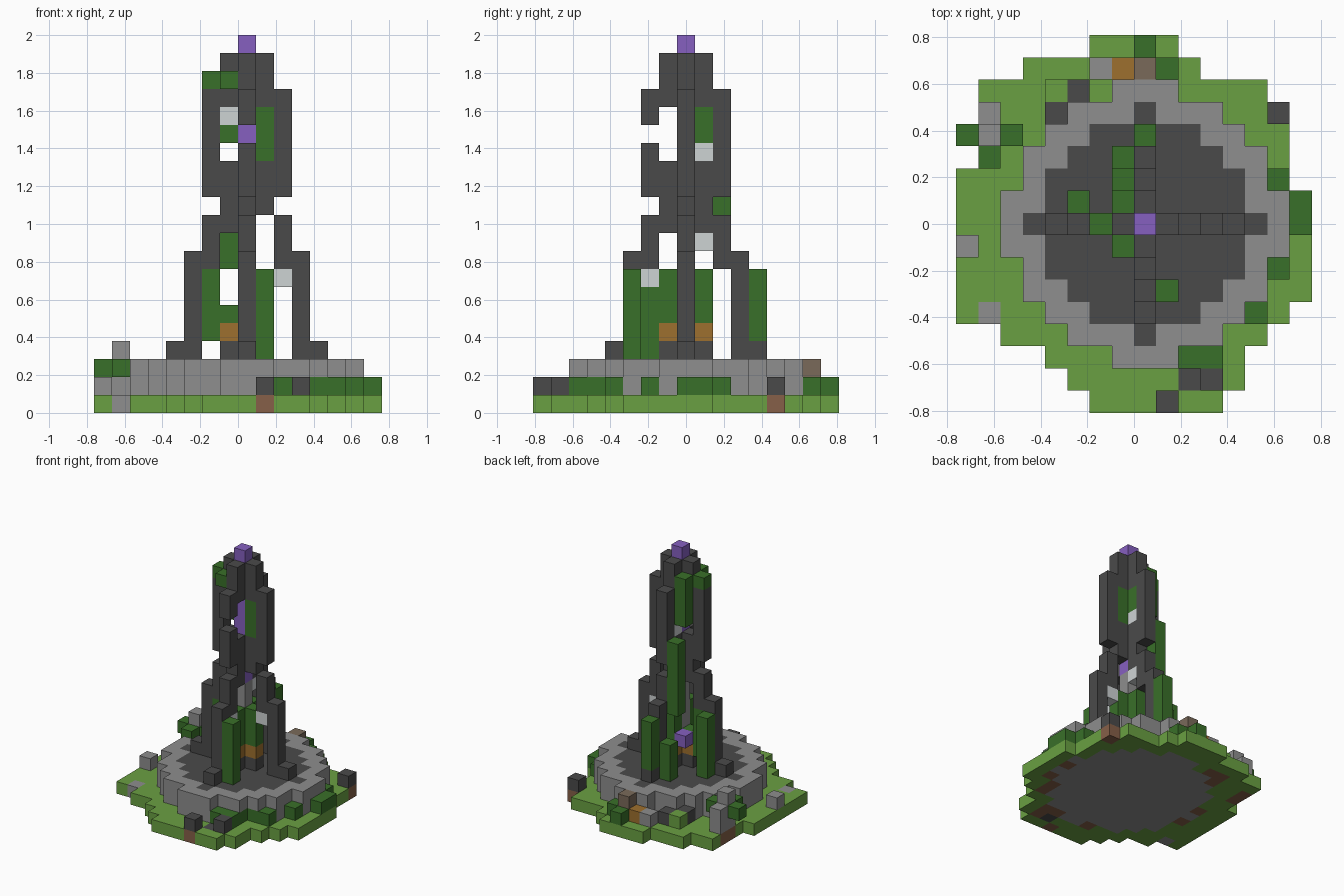
import bpy
import bmesh
from mathutils import Vector

cube = bpy.data.objects.get("Cube")
if cube:
    bpy.data.objects.remove(cube)

UNIT = 2 / 21                       # edge of one block
ARMS = ((1, 0), (-1, 0), (0, 1), (0, -1))


def linear(value):
    value /= 255
    return value / 12.92 if value < 0.04 else ((value + 0.055) / 1.055) ** 2.4


def make_material(name, *rgb):
    colour = [linear(c) for c in rgb] + [1]
    mat = bpy.data.materials.new(name)
    mat.use_nodes = True
    mat.diffuse_color = colour
    mat.node_tree.nodes["Principled BSDF"].inputs["Base Color"].default_value = colour
    return mat


MATERIALS = {
    "dark": make_material("dark stone", 74, 74, 74),
    "grey": make_material("grey stone", 142, 142, 142),
    "grass": make_material("grass green", 106, 160, 66),
    "leaf": make_material("leaf green", 57, 112, 41),
    "purple": make_material("crystal purple", 134, 96, 192),
    "orange": make_material("amber wood", 158, 112, 46),
    "dirt": make_material("dirt brown", 134, 96, 72),
    "log": make_material("weathered wood", 122, 106, 90),
    "pale": make_material("pale stone", 206, 211, 212),
}

blocks = {}                         # cell -> (part name, colour key)


def column(part, colour, x, y, low, high=None):
    """Stack blocks on one cell, from layer low to layer high."""
    for z in range(low, (low if high is None else high) + 1):
        blocks[x, y, z] = (part, colour)


def disc(part, colour, radius_squared, low, high):
    for x in range(-6, 7):
        for y in range(-6, 7):
            if x * x + y * y <= radius_squared:
                column(part, colour, x, y, low, high)


def arms(part, colour, reach, low, high=None):
    """Repeat a column on the four sides of the axis."""
    for x, y in ARMS:
        column(part, colour, x * reach, y * reach, low, high)


# Ragged grass island, first and last cell of each row from front to back
rows = [(-2, 3), (-3, 4), (-4, 4), (-6, 5), (-8, 6), (-8, 7), (-8, 7), (-8, 7), (-8, 7),
        (-8, 7), (-8, 6), (-7, 6), (-7, 6), (-7, 5), (-7, 5), (-5, 2), (-2, 1)]
for y, (first, last) in enumerate(rows, -8):
    for x in range(first, last + 1):
        column("grass_island", "grass", x, y, 0)

# Stone platform with a dark floor, and dirt under its rim
disc("stone_platform", "grey", 37, 0, 2)
disc("dark_floor", "dark", 20, 2, 2)
arms("dark_floor", "dark", 5, 2)
for x, y in [(6, 0), (5, -3), (-1, -6), (-6, -1), (-6, 1), (-4, 6), (-7, 5)]:
    column("dirt_patches", "dirt", x, y, 0)

# Shrubs around the platform, with bare dirt under the near ones
for x, y in [(2, -6), (3, -6), (5, -4), (6, -2)]:
    column("shrubs", "leaf", x, y, 1)
    column("dirt_patches", "dirt", x, y, 0)
for x, y in [(6, 2), (7, 0), (7, 1), (1, 7), (0, 8), (4, -4), (3, -5)]:
    column("shrubs", "leaf", x, y, 1)
column("grass_tuft", "grass", -4, 6, 1)

# Fallen rubble and timber
for x, y in [(1, -8), (3, -7), (6, 5), (-3, 6), (-4, 5)]:
    column("dirt_patches", "dirt", x, y, 0)
    column("dark_rubble", "dark", x, y, 1)
column("dark_rubble", "dark", 2, -7, 0)
column("grey_rubble", "grey", -7, -4, 0)
column("grey_rubble", "grey", -8, -1, 1)
column("grey_rubble", "grey", -2, 7, 1)
column("fallen_timber", "orange", -1, 7, 1)
column("fallen_timber", "log", 0, 7, 1, 2)

# Small overgrown pillar
column("dirt_patches", "dirt", -7, 4, 0)
column("small_pillar", "grey", -7, 4, 1, 3)
column("small_pillar", "grey", -7, 5, 1, 2)
for x, y in [(-8, 4), (-6, 4), (-7, 3)]:
    column("pillar_leaves", "leaf", x, y, 2)

# Four buttress legs stepping in to the waist
arms("buttress_legs", "dark", 4, 3)
arms("buttress_legs", "dark", 3, 3, 8)
arms("buttress_legs", "dark", 2, 8, 10)

# Waist, upper ribs and crown
arms("tower_waist", "dark", 1, 10, 13)
del blocks[1, 0, 10]
arms("upper_ribs", "dark", 2, 12, 17)
del blocks[0, -2, 15]
arms("crown", "dark", 1, 17, 19)

# Central core with crystals
column("core", "dark", 0, 0, 3, 19)
column("core", "grey", 0, 0, 4, 9)
for low, high in [(10, 10), (14, 16), (20, 20)]:
    column("crystals", "purple", 0, 0, low, high)
column("crystals", "purple", -1, 1, 5)

# Hearth at the foot of the core
arms("hearth_base", "dark", 1, 3)
arms("hearth", "orange", 1, 4)
for x, y, top in [(-1, 0, 5), (1, 0, 7), (0, 1, 7), (0, -1, 7)]:
    column("inner_vines", "leaf", x, y, 5, top)

# Vines and pale stones inside the legs and ribs
column("inner_vines", "leaf", -2, 0, 4, 7)
column("inner_vines", "leaf", 0, -2, 3, 6)
column("inner_vines", "leaf", 1, 0, 14, 16)
column("inner_vines", "leaf", -1, 0, 15)
column("inner_vines", "leaf", 0, 1, 15, 16)
for cell in [(0, -2, 7), (2, 0, 7), (0, 1, 9), (0, 1, 14), (-1, 0, 16)]:
    column("pale_stones", "pale", *cell)

# Hanging vines outside the tower
for x, y, low, high in [(1, -3, 3, 7), (0, 4, 4, 7), (-3, 1, 3, 7), (-1, 3, 3, 5),
                        (-1, 2, 8, 13), (-1, 1, 15, 18), (-1, -1, 18, 18), (-2, 0, 18, 18)]:
    column("outer_vines", "leaf", x, y, low, high)


def build_part(part):
    """Make one mesh from the exposed sides of the part's blocks."""
    bm = bmesh.new()
    slots = []
    for cell, (owner, colour) in blocks.items():
        if owner != part:
            continue
        if colour not in slots:
            slots.append(colour)
        centre = Vector((cell[0] + 0.5, cell[1], cell[2] + 0.5))
        made = bmesh.ops.create_cube(bm, size=1)["verts"]
        bmesh.ops.translate(bm, verts=made, vec=centre)
        hidden = []
        for face in {f for v in made for f in v.link_faces}:
            face.normal_update()
            face.material_index = slots.index(colour)
            step = [round(n) for n in face.normal]
            if tuple(c + s for c, s in zip(cell, step)) in blocks:
                hidden.append(face)
        bmesh.ops.delete(bm, geom=hidden, context="FACES")
    bmesh.ops.remove_doubles(bm, verts=bm.verts, dist=0.001)
    bmesh.ops.scale(bm, verts=bm.verts, vec=(UNIT, UNIT, UNIT))
    mesh = bpy.data.meshes.new(part)
    bm.to_mesh(mesh)
    bm.free()
    for colour in slots:
        mesh.materials.append(MATERIALS[colour])
    bpy.context.collection.objects.link(bpy.data.objects.new(part, mesh))


for part in dict.fromkeys(owner for owner, colour in blocks.values()):
    build_part(part)
